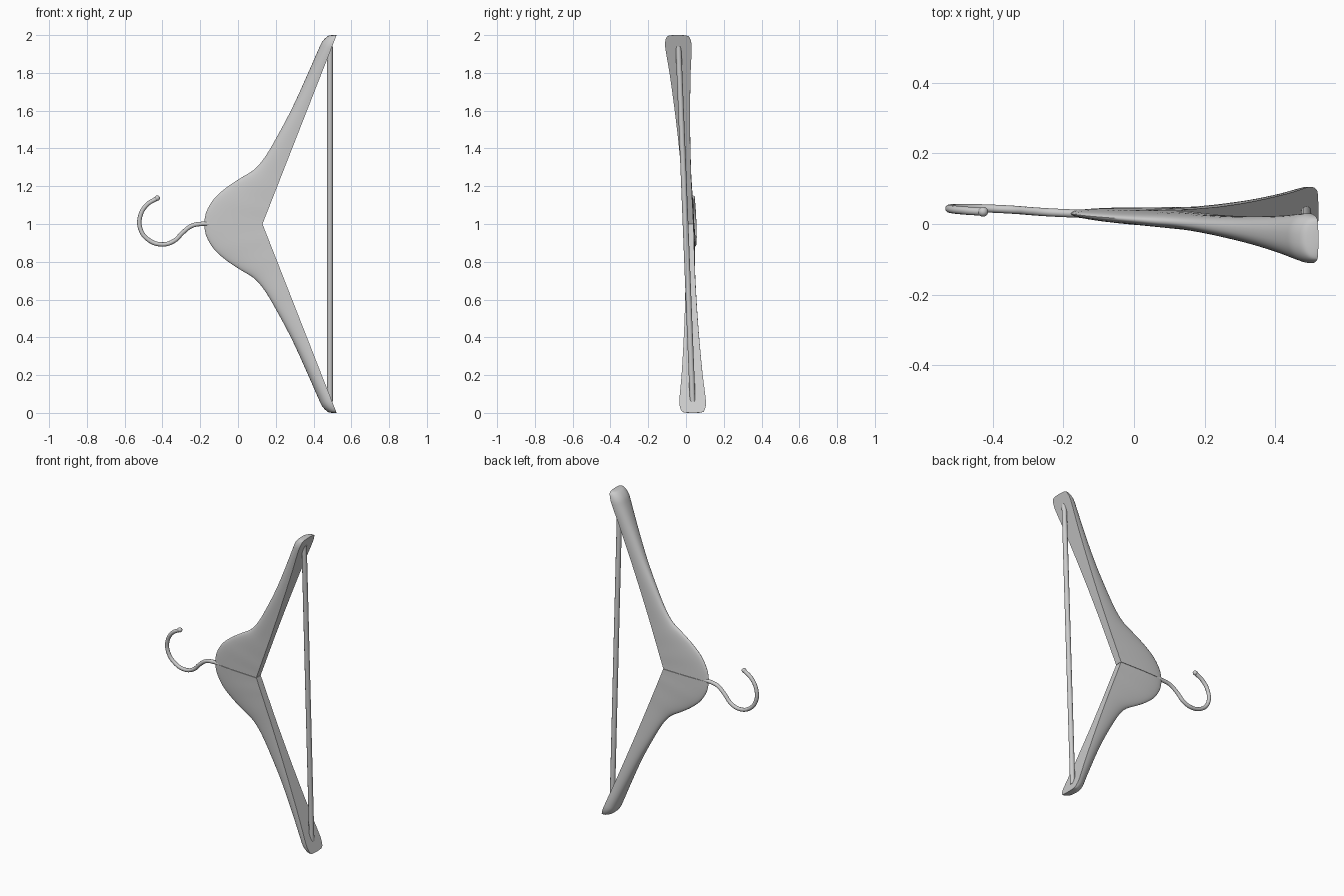
import bpy, bmesh, math
from mathutils import Vector

if "Cube" in bpy.data.objects:
    bpy.data.objects.remove(bpy.data.objects["Cube"])

def lean(x, y, z):
    # the whole hanger leans slightly out of the x-z plane
    return Vector((x, y - 0.04 * (z - 1) - 0.04 * x, z))

def smooth(obj, angle=40):
    bpy.ops.object.select_all(action='DESELECT')
    obj.select_set(True)
    bpy.context.view_layer.objects.active = obj
    bpy.ops.object.shade_smooth_by_angle(angle=math.radians(angle))

def catmull(rows, steps):
    out = []
    for i in range(len(rows) - 1):
        p0, p1 = rows[max(i - 1, 0)], rows[i]
        p2, p3 = rows[i + 1], rows[min(i + 2, len(rows) - 1)]
        for k in range(steps):
            t = k / steps
            out.append([0.5 * (2 * b + (c - a) * t + (2 * a - 5 * b + 4 * c - d) * t * t
                               + (3 * b - a - 3 * c + d) * t ** 3)
                        for a, b, c, d in zip(p0, p1, p2, p3)])
    out.append(list(rows[-1]))
    return out

# arm stations: outer x, outer height, inner height (along straight edge), half thickness
STATIONS = [
    (-.180, 0, 0, .022), (-.167, .065, .03, .022), (-.125, .135, .07, .023),
    (-.060, .193, .12, .023), (.010, .240, .18, .024), (.085, .287, .26, .025),
    (.140, .350, .35, .028), (.200, .450, .47, .033), (.285, .610, .62, .042),
    (.365, .785, .79, .055), (.422, .915, .90, .067), (.446, .965, .95, .070),
    (.475, .994, .985, .062), (.500, 1.0, .997, .045), (.522, 1.0, 1.0, .002)]

def make_arm(name, side):
    n = 24
    bm = bmesh.new()
    rings = []
    for ox, oz, iz, w in catmull(STATIONS, 5):
        ix = 0.13 + 0.392 * iz
        cy = 0.023 - 0.006 * iz
        ring = []
        for k in range(n + 1):
            a = math.pi * k / n
            c = math.cos(a)
            y = cy + w * math.copysign(abs(c) ** 0.85, c)
            s = max(math.sin(a), 0) ** 0.9
            h = iz + (oz - iz) * s
            ring.append(bm.verts.new(lean(ix + (ox - ix) * s, y, 1 + side * (h + 0.001 * (1 - h)))))
        rings.append(ring)
    for r0, r1 in zip(rings, rings[1:]):
        for k in range(n + 1):
            j = (k + 1) % (n + 1)
            bm.faces.new((r0[k], r0[j], r1[j], r1[k]))
    bm.faces.new(rings[0])
    bm.faces.new(rings[-1])
    bmesh.ops.recalc_face_normals(bm, faces=bm.faces)
    me = bpy.data.meshes.new(name)
    bm.to_mesh(me)
    bm.free()
    obj = bpy.data.objects.new(name, me)
    bpy.context.collection.objects.link(obj)
    smooth(obj)

def make_tube(name, points, radius, bezier=True):
    cu = bpy.data.curves.new(name, 'CURVE')
    cu.dimensions = '3D'
    cu.bevel_depth = radius
    cu.bevel_resolution = 4
    cu.resolution_u = 8
    cu.use_fill_caps = True
    sp = cu.splines.new('BEZIER')
    sp.bezier_points.add(len(points) - 1)
    for bp, p in zip(sp.bezier_points, points):
        bp.co = p
        bp.handle_left_type = bp.handle_right_type = 'AUTO'
    obj = bpy.data.objects.new(name, cu)
    bpy.context.collection.objects.link(obj)
    bpy.ops.object.select_all(action='DESELECT')
    obj.select_set(True)
    bpy.context.view_layer.objects.active = obj
    bpy.ops.object.convert(target='MESH')
    smooth(bpy.context.view_layer.objects.active)

# wooden arms, split at the middle
make_arm("upper_arm", 1)
make_arm("lower_arm", -1)

# trouser bar
make_tube("trouser_bar", [lean(.487, .017, .06), lean(.487, .017, 1.94)], .015)

# wire hook with a rounded tip
HOOK = [(-.12, 1.0), (-.20, 1.0), (-.245, .99), (-.292, .955), (-.336, .912), (-.40, .892),
        (-.475, .917), (-.517, .975), (-.518, 1.04), (-.484, 1.10), (-.427, 1.137)]
make_tube("hook", [lean(x, .023, z) for x, z in HOOK], .0115)
bpy.ops.mesh.primitive_uv_sphere_add(segments=20, ring_count=12, radius=.014,
                                     location=lean(-.427, .023, 1.137))
tip = bpy.context.object
tip.name = "hook_tip"
smooth(tip)
